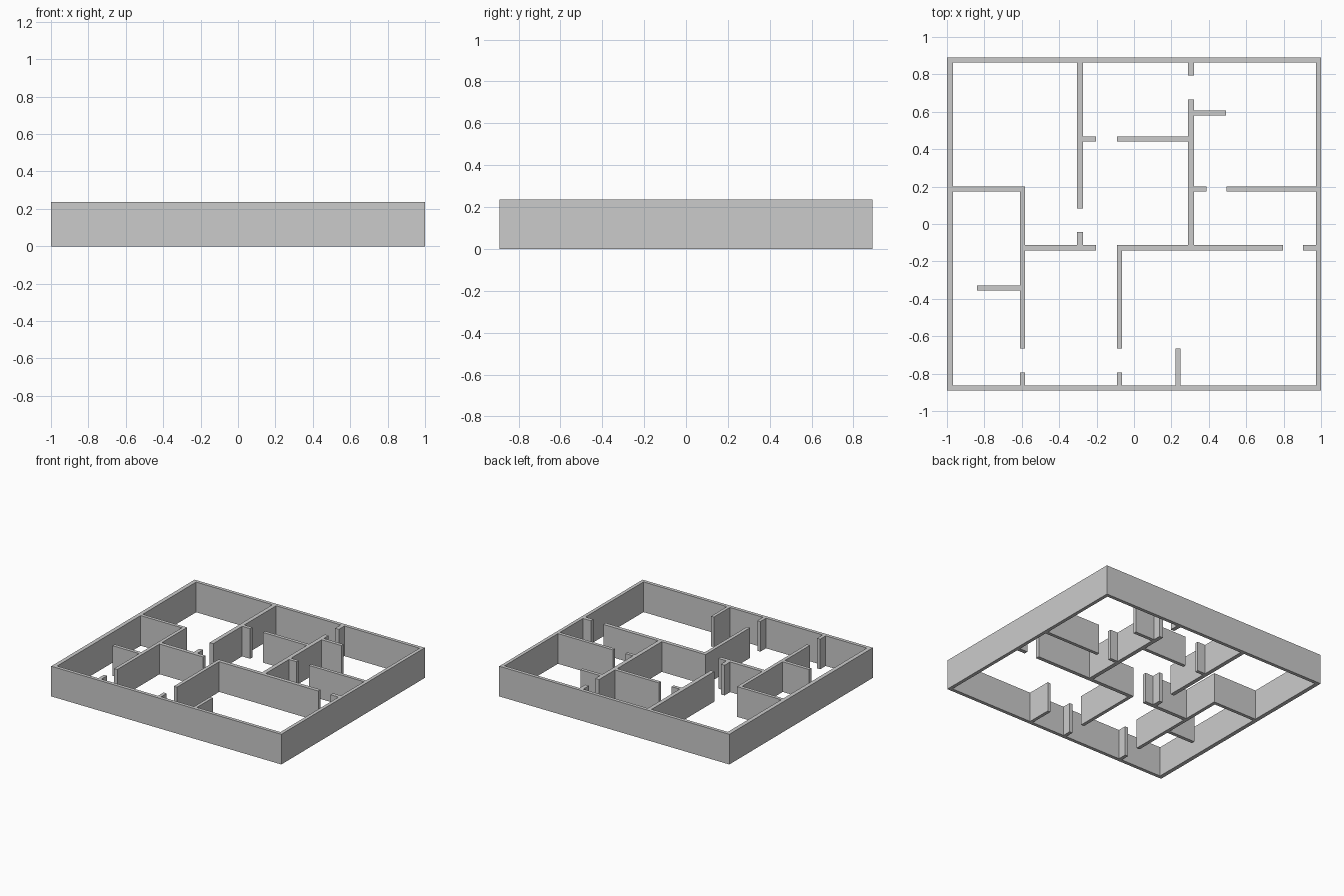
import bpy, bmesh

if "Cube" in bpy.data.objects:
    bpy.data.objects.remove(bpy.data.objects["Cube"])

H = 0.237            # wall height
X, Y = 1.0, 0.89     # outer half extents
T = 0.027            # thin wall thickness
L, R, B, F = -X + 0.032, X - T, Y - T, -Y + T   # inner faces of the outer walls


def wall(name, x0, x1, y0, y1):
    """Upright box wall spanning the given plan rectangle."""
    bm = bmesh.new()
    bmesh.ops.create_cube(bm, size=1.0)
    for v in bm.verts:
        v.co.x = x1 if v.co.x > 0 else x0
        v.co.y = y1 if v.co.y > 0 else y0
        v.co.z = H if v.co.z > 0 else 0
    me = bpy.data.meshes.new(name)
    bm.to_mesh(me)
    bm.free()
    bpy.context.collection.objects.link(bpy.data.objects.new(name, me))


# Outer walls
wall("outer_wall_front", -X, X, -Y, F)
wall("outer_wall_back", -X, X, B, Y)
wall("outer_wall_left", -X, L, F, B)
wall("outer_wall_right", R, X, F, B)


def run_y(name, x0, x1, *spans):
    """Partition running front to back, split by door gaps."""
    for i, (a, b) in enumerate(spans):
        wall(f"{name}_{i + 1}", x0, x1, a, b)


def run_x(name, y0, y1, *spans):
    """Partition running left to right, split by door gaps."""
    for i, (a, b) in enumerate(spans):
        wall(f"{name}_{i + 1}", a, b, y0, y1)


# Partitions running front to back
run_y("back_left_partition", -0.305, -0.273, (-0.112, -0.043), (0.083, B))
run_y("back_right_partition", 0.289, 0.321, (-0.112, 0.666), (0.793, B))
run_y("front_left_partition", -0.61, -0.583, (F, -0.794), (-0.666, 0.2))
run_y("front_middle_partition", -0.091, -0.064, (F, -0.794), (-0.666, -0.142))
run_y("front_stub_partition", 0.223, 0.248, (F, -0.666))

# Partitions running left to right
run_x("hall_partition", -0.142, -0.112, (-0.583, -0.203), (-0.091, 0.797), (0.904, R))
run_x("back_middle_partition", 0.441, 0.468, (-0.273, -0.203), (-0.091, 0.289))
run_x("left_room_partition", 0.174, 0.2, (L, -0.61))
run_x("right_room_partition", 0.174, 0.2, (0.321, 0.387), (0.495, R))
run_x("back_stub_partition", 0.58, 0.607, (0.321, 0.492))
run_x("left_stub_partition", -0.356, -0.329, (-0.84, -0.61))
